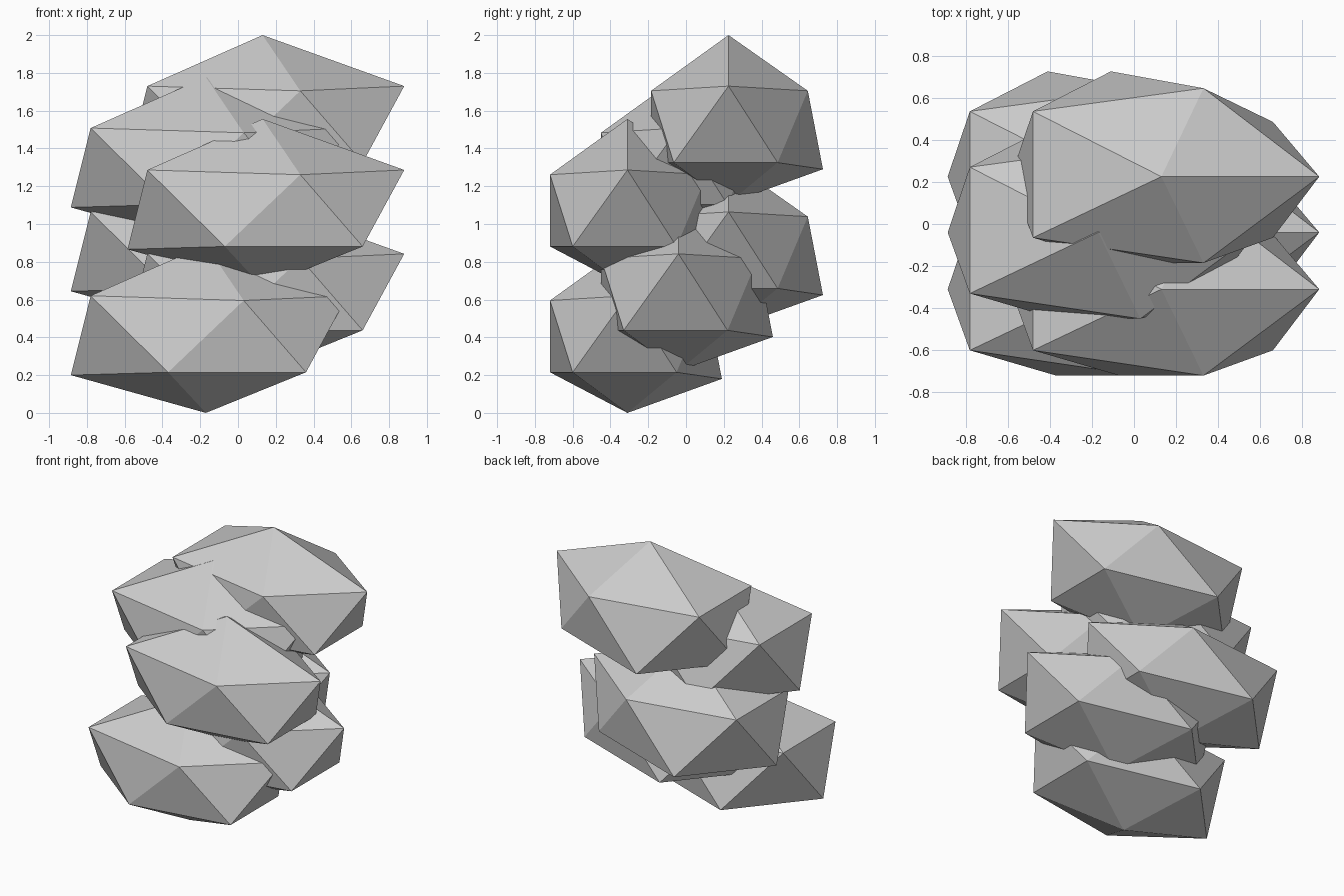
import bpy, bmesh
from mathutils import Vector

cube = bpy.data.objects.get("Cube")
if cube:
    bpy.data.objects.remove(cube, do_unlink=True)

# Stone material
GREY = (0.6, 0.6, 0.6, 1.0)
stone = bpy.data.materials.new("stone_grey")
stone.use_nodes = True
stone.diffuse_color = GREY
bsdf = next(n for n in stone.node_tree.nodes if n.type == "BSDF_PRINCIPLED")
bsdf.inputs["Base Color"].default_value = GREY
bsdf.inputs["Roughness"].default_value = 0.9

# One irregular twelve-cornered rock: two poles and two offset rings of five
HALF_HEIGHT = 0.445
POLES = [(0, 0, HALF_HEIGHT), (0, 0, -HALF_HEIGHT)]
UPPER_RING = [(0.75, 0, 0.175), (0.2, 0.42, 0.15), (-0.61, 0.31, 0.175),
              (-0.61, -0.29, 0.175), (0.2, -0.41, 0.15)]
LOWER_RING = [(0.53, 0.26, -0.23), (-0.24, 0.5, -0.265), (-0.715, 0, -0.245),
              (-0.2, -0.41, -0.23), (0.53, -0.29, -0.23)]


def make_rock_mesh():
    bm = bmesh.new()
    for corner in POLES + UPPER_RING + LOWER_RING:
        bm.verts.new(corner)
    bmesh.ops.convex_hull(bm, input=bm.verts)
    bmesh.ops.recalc_face_normals(bm, faces=bm.faces)
    mesh = bpy.data.meshes.new("rock")
    bm.to_mesh(mesh)
    bm.free()
    mesh.materials.append(stone)
    return mesh


# Six rocks stacked upwards, alternating in x and stepping back through y
rock = make_rock_mesh()
COLUMNS = (-0.17, 0.13)
ROWS = (-0.31, -0.04, 0.225)
STEP = 0.222
for level in range(6):
    obj = bpy.data.objects.new(f"stacked_rock_{level + 1}", rock)
    bpy.context.collection.objects.link(obj)
    obj.location = Vector((COLUMNS[level % 2], ROWS[level % 3],
                           HALF_HEIGHT + STEP * level))
